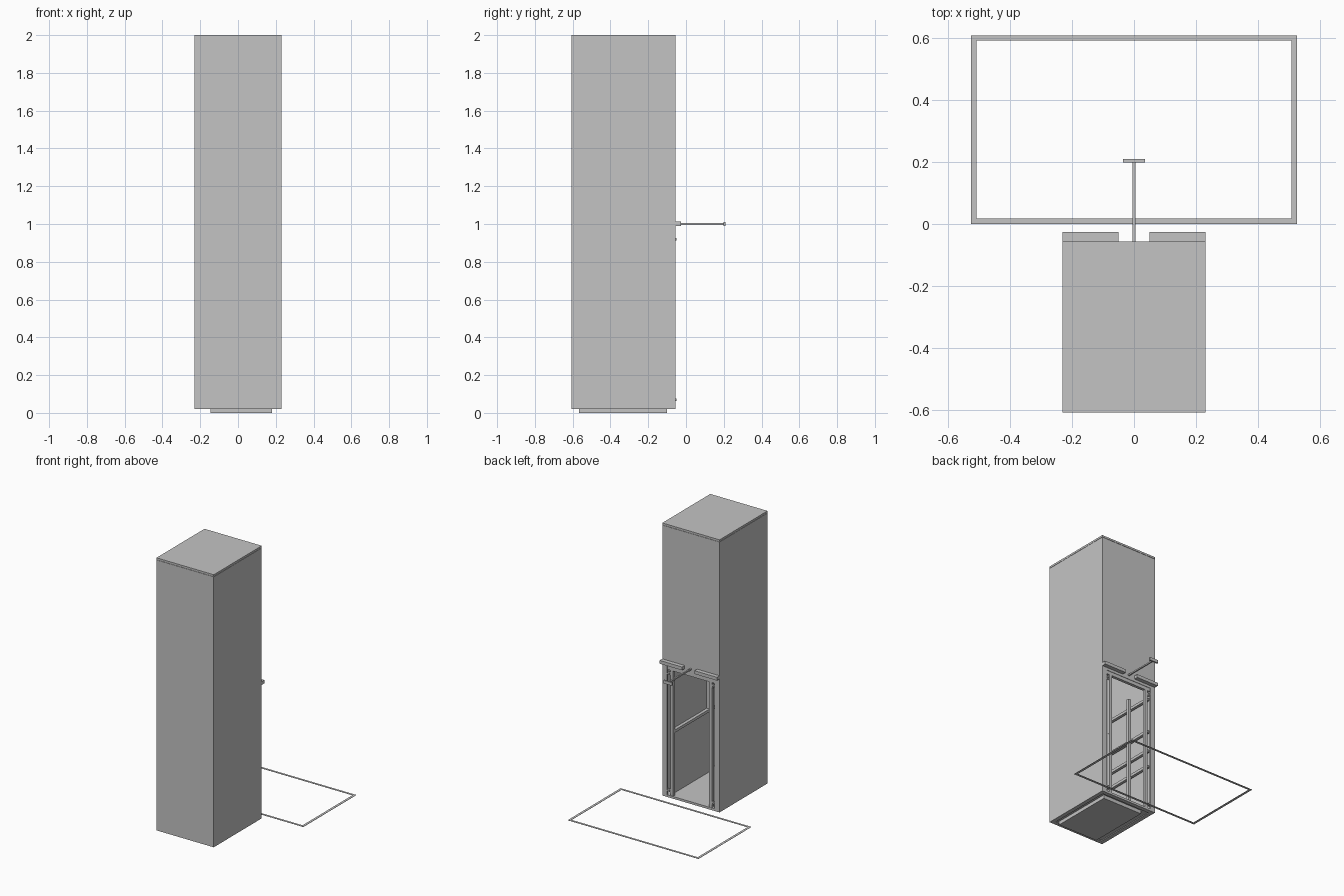
import bpy, bmesh
from mathutils import Vector

cube = bpy.data.objects.get("Cube")
if cube:
    bpy.data.objects.remove(cube, do_unlink=True)

grey = bpy.data.materials.new("plain grey")
grey.use_nodes = True
grey.diffuse_color = (0.55, 0.55, 0.55, 1)
grey.node_tree.nodes["Principled BSDF"].inputs["Base Color"].default_value = grey.diffuse_color


def finish(name, bm):
    mesh = bpy.data.meshes.new(name)
    bm.to_mesh(mesh)
    bm.free()
    mesh.materials.append(grey)
    obj = bpy.data.objects.new(name, mesh)
    bpy.context.collection.objects.link(obj)
    return obj


def box(name, xs, ys, zs):
    """Box spanning a low and high limit on each axis."""
    bm = bmesh.new()
    bmesh.ops.create_cube(bm, size=1)
    spans = (xs, ys, zs)
    for v in bm.verts:
        v.co = Vector([(lo + hi) / 2 + c * (hi - lo) for c, (lo, hi) in zip(v.co, spans)])
    return finish(name, bm)


def knob(name, x, y, z, radius, length):
    """Small round pin pointing backwards."""
    bm = bmesh.new()
    bmesh.ops.create_cone(bm, cap_ends=True, segments=12, radius1=radius,
                          radius2=radius, depth=length)
    for v in bm.verts:
        v.co = Vector((x + v.co.x, y + v.co.z, z + v.co.y))
    return finish(name, bm)


W = 0.23                      # half width of the cabinet
FRONT, BACK = -0.607, -0.056
LOW, HIGH = 0.02, 2.0
T = 0.008                     # sheet thickness
DOOR_TOP = 0.97
DOOR_HALF = 0.19
SIDES = (("left", 1), ("right", -1))


def side_span(sign, a, b):
    return tuple(sorted((sign * a, sign * b)))


# Outer shell
box("front_panel", (-W, W), (FRONT, FRONT + T), (LOW, HIGH - 0.016))
box("lid", (-W, W), (FRONT, BACK), (HIGH - 0.014, HIGH))
box("lid_seam", (-W + 0.003, W - 0.003), (FRONT + 0.003, BACK - 0.003),
    (HIGH - 0.018, HIGH - 0.012))
box("upper_back_panel", (-W, W), (BACK - T, BACK), (DOOR_TOP, HIGH - 0.016))
for side, s in SIDES:
    box(side + "_panel", side_span(s, W - T, W), (FRONT, BACK), (LOW, HIGH - 0.016))
    box(side + "_back_strip", side_span(s, DOOR_HALF, W), (BACK - T, BACK), (LOW, DOOR_TOP))

# Floor, skirt and base plate
box("floor", (-W + T, W - T), (FRONT + T, BACK), (0.026, 0.036))
box("front_skirt", (-W, W), (FRONT, FRONT + 0.03), (LOW, 0.028))
box("back_skirt", (-W, W), (BACK - 0.03, BACK), (LOW, 0.028))
for side, s in SIDES:
    box(side + "_skirt", side_span(s, W - 0.03, W), (FRONT, BACK), (LOW, 0.028))
box("base_plate", (-0.145, 0.18), (-0.567, -0.1), (0, 0.027))

# Doorway frame with pins
for side, s in SIDES:
    box(side + "_door_post", side_span(s, 0.145, 0.167), (BACK - 0.025, BACK - 0.003),
        (0.036, DOOR_TOP))
    for level, z in (("lower", 0.07), ("upper", 0.92)):
        knob(side + "_" + level + "_pin", s * 0.18, BACK - 0.004, z, 0.007, 0.018)
        box(side + "_" + level + "_bracket", side_span(s, 0.165, 0.192),
            (BACK - 0.014, BACK - 0.006), (z - 0.012, z + 0.012))
box("door_header", (-DOOR_HALF, DOOR_HALF), (BACK - 0.025, BACK - 0.003),
    (DOOR_TOP - 0.025, DOOR_TOP))

# Inner rack: liner wall, uprights and rails
box("inner_left_wall", (0.168, 0.174), (FRONT + 0.06, BACK - 0.03), (0.036, DOOR_TOP))
box("inner_left_rail", (0.145, 0.168), (FRONT + 0.06, BACK - 0.01), (0.49, 0.51))
box("inner_left_post", (0.145, 0.168), (-0.5, -0.478), (0.5, DOOR_TOP))
for i, y in enumerate((-0.5, -0.28)):
    box(f"inner_right_post_{i + 1}", (-0.19, -0.168), (y, y + 0.022), (0.036, DOOR_TOP))
for i, z in enumerate((0.38, 0.5, 0.65, 0.9)):
    box(f"inner_right_rail_{i + 1}", (-0.205, -0.185), (FRONT + 0.06, BACK - 0.03),
        (z - 0.01, z + 0.01))

# Ledge bars and T-shaped pull handle
for side, s in SIDES:
    box(side + "_ledge_bar", side_span(s, 0.05, W), (BACK - 0.002, -0.026), (0.989, 1.013))
box("handle_rod", (-0.005, 0.005), (BACK - 0.03, 0.2), (0.995, 1.005))
box("handle_grip", (-0.035, 0.035), (0.198, 0.21), (0.989, 1.011))

# Flat rectangular outline behind the cabinet
OX, OY, BAND = 0.525, 0.607, 0.017
ZS = (0.014, 0.016)
for name, y in (("near", 0), ("far", OY - BAND)):
    box("outline_" + name, (-OX, OX), (y, y + BAND), ZS)
for side, s in SIDES:
    box("outline_" + side, side_span(s, OX - BAND - 0.001, OX), (BAND, OY - BAND), ZS)
